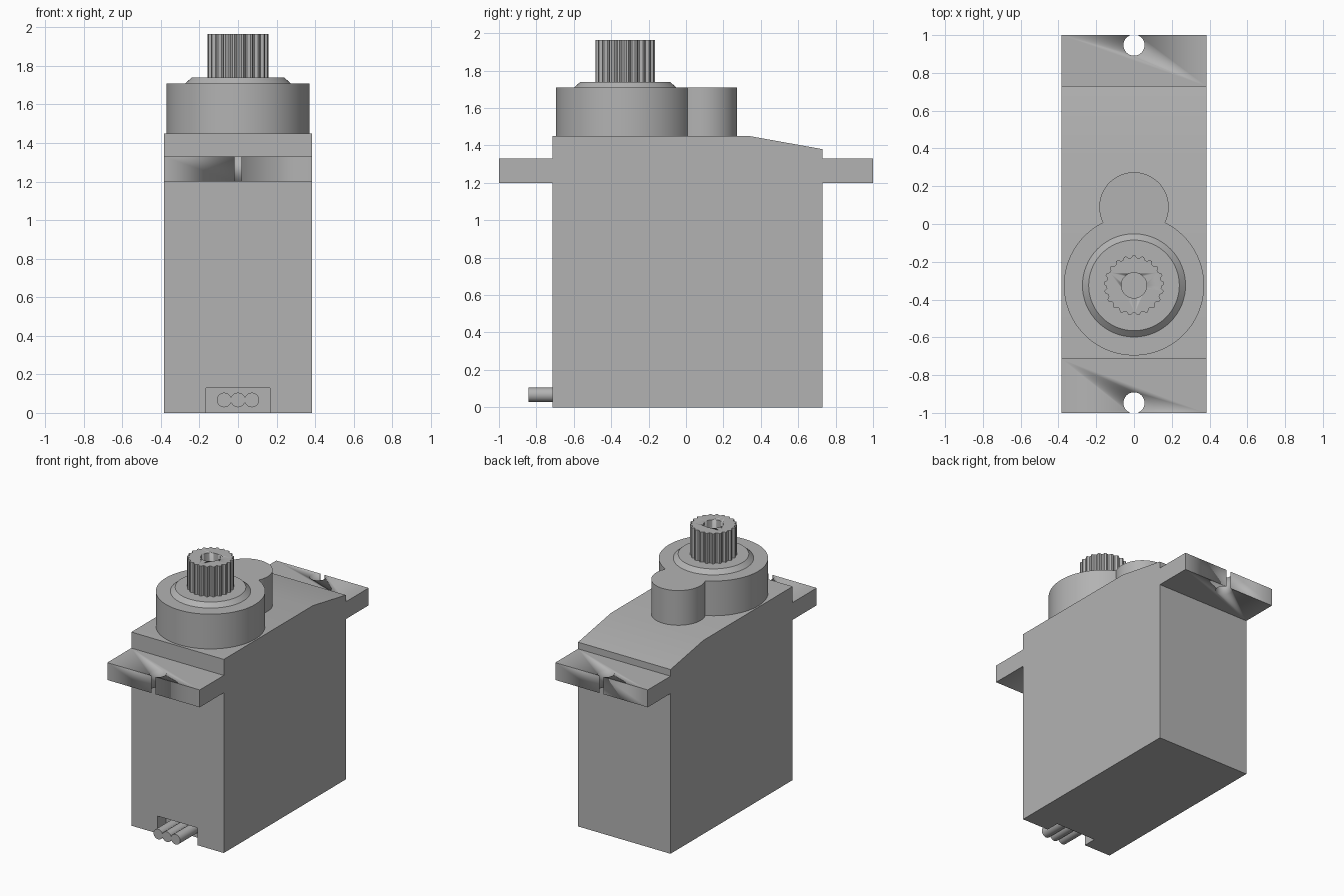
import bpy, bmesh
from math import sin, cos, pi, atan2, sqrt
from mathutils import Vector, Matrix

if "Cube" in bpy.data.objects:
    bpy.data.objects.remove(bpy.data.objects["Cube"], do_unlink=True)

grey = bpy.data.materials.new("plain_grey")
grey.use_nodes = True
grey.diffuse_color = (0.45, 0.45, 0.45, 1)
grey.node_tree.nodes["Principled BSDF"].inputs["Base Color"].default_value = grey.diffuse_color


def arc(cx, cy, r, start=0.0, end=2 * pi, steps=64):
    """Points along an arc, without its last point."""
    span = end - start
    return [(cx + r * cos(start + span * i / steps), cy + r * sin(start + span * i / steps))
            for i in range(steps)]


def finish(name, bm, smooth):
    bmesh.ops.recalc_face_normals(bm, faces=bm.faces)
    mesh = bpy.data.meshes.new(name)
    bm.to_mesh(mesh)
    bm.free()
    mesh.materials.append(grey)
    obj = bpy.data.objects.new(name, mesh)
    bpy.context.collection.objects.link(obj)
    if smooth:
        shade(obj)
    return obj


def shade(obj):
    bpy.ops.object.select_all(action='DESELECT')
    obj.select_set(True)
    bpy.context.view_layer.objects.active = obj
    bpy.ops.object.shade_smooth_by_angle(angle=0.5)


def prism(name, outline, low, high, axis='Z', smooth=True, taper=None):
    """Extrude a closed outline along an axis; taper gives a different end outline."""
    place = {'X': lambda p, h: (h, p[0], p[1]),
             'Y': lambda p, h: (p[0], h, p[1]),
             'Z': lambda p, h: (p[0], p[1], h)}[axis]
    bm = bmesh.new()
    a = [bm.verts.new(place(p, low)) for p in outline]
    b = [bm.verts.new(place(p, high)) for p in (taper or outline)]
    bm.faces.new(a)
    bm.faces.new(b)
    for i in range(len(a)):
        j = (i + 1) % len(a)
        bm.faces.new((a[i], a[j], b[j], b[i]))
    return finish(name, bm, smooth)


def cut(obj, cutters):
    """Subtract the cutters, bake the result and discard them."""
    for c in cutters:
        c.hide_render = True
        m = obj.modifiers.new("cut", 'BOOLEAN')
        m.operation = 'DIFFERENCE'
        m.solver = 'EXACT'
        m.object = c
    shade(obj)
    for m in [m for m in obj.modifiers if m.type == 'BOOLEAN']:
        bpy.ops.object.modifier_apply(modifier=m.name)
    for c in cutters:
        bpy.data.objects.remove(c, do_unlink=True)


# Case with mounting ears, extruded across from its side profile
HALF = 0.383
FRONT, BACK = -0.715, 0.73
side = [(FRONT, 0), (BACK, 0), (BACK, 1.2), (1, 1.2), (1, 1.33), (BACK, 1.33),
        (BACK, 1.38), (0.34, 1.45), (FRONT, 1.45), (FRONT, 1.33), (-1, 1.33),
        (-1, 1.2), (FRONT, 1.2)]
case = prism("case", side, -HALF, HALF, 'X', smooth=False)

# Open screw holes in both ears and the cable recess
cutters = [prism("screw_hole_cutter", arc(0, s * 0.947, 0.056, steps=48), 1.1, 1.4)
           for s in (-1, 1)]
recess = [(-0.165, -0.1), (0.165, -0.1), (0.165, 0.13), (-0.165, 0.13)]
cutters.append(prism("recess_cutter", recess, FRONT - 0.1, FRONT + 0.1, 'Y', smooth=False))
cut(case, cutters)

# Gear housing: outline of a large and a small circle joined
SHAFT_Y, BIG = -0.325, 0.371
IDLER_Y, SMALL = 0.09, 0.184
gap = IDLER_Y - SHAFT_Y
along = (gap ** 2 + BIG ** 2 - SMALL ** 2) / (2 * gap)
half_w = sqrt(BIG ** 2 - along ** 2)
big_a = atan2(along, half_w)
small_a = atan2(along - gap, half_w)
outline = (arc(0, IDLER_Y, SMALL, small_a, pi - small_a, 48)
           + arc(0, SHAFT_Y, BIG, pi - big_a, 2 * pi + big_a, 96))
prism("gear_housing", outline, 1.45, 1.71)

# Bevelled collar under the output shaft
prism("shaft_collar", arc(0, SHAFT_Y, 0.273), 1.71, 1.74,
      taper=arc(0, SHAFT_Y, 0.24))

# Splined output shaft with a screw bore
TEETH = 21
spline = []
for i in range(TEETH):
    for offset, r in ((-0.38, 0.145), (-0.12, 0.159), (0.12, 0.159), (0.38, 0.145)):
        t = 2 * pi * (i + offset) / TEETH + pi / 2
        spline.append((r * cos(t), SHAFT_Y + r * sin(t)))
shaft = prism("output_shaft", spline, 1.74, 1.965, smooth=False)
cut(shaft, [prism("bore_cutter", arc(0, SHAFT_Y, 0.067, steps=48), 1.765, 2.1)])

# Three cable wires leaving the recess
for label, x in (("right", -0.072), ("middle", 0), ("left", 0.072)):
    prism(label + "_wire", arc(x, 0.067, 0.038, steps=32), -0.842, FRONT + 0.1, 'Y')
